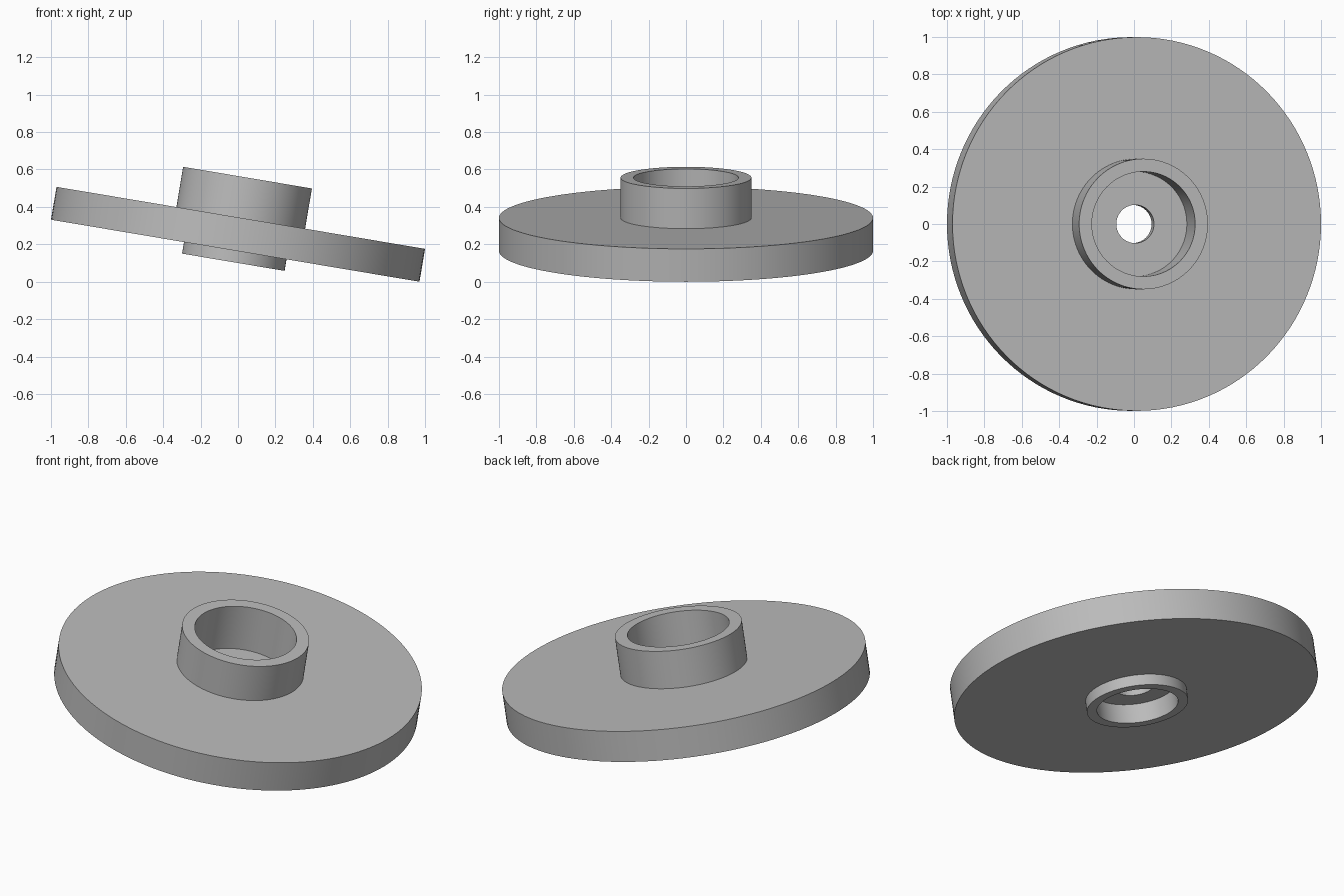
import bpy
import bmesh
import math

cube = bpy.data.objects.get("Cube")
if cube:
    bpy.data.objects.remove(cube, do_unlink=True)

SEGMENTS = 128
TILT = math.radians(9.55)
DISC_R, DISC_T = 0.999, 0.178      # main disc
HUB_R, HUB_TOP = 0.349, 0.396      # raised collar on top
BOSS_R, BOSS_BOTTOM = 0.278, -0.0625  # shallow boss underneath
BORE_R, BORE_FLOOR = 0.28, 0.127   # upper counterbore
RECESS_R, RECESS_ROOF = 0.223, 0.048  # lower recess
HOLE_R = 0.102                     # through hole

grey = bpy.data.materials.new("plain grey")
grey.use_nodes = True
colour = (0.5, 0.5, 0.5, 1)
grey.diffuse_color = colour
grey.node_tree.nodes["Principled BSDF"].inputs["Base Color"].default_value = colour


def lathe(name, profile, material):
    """Revolve a closed (radius, height) outline around the z axis."""
    bm = bmesh.new()
    verts = [bm.verts.new((r, 0, z)) for r, z in profile]
    edges = [bm.edges.new((a, b)) for a, b in zip(verts, verts[1:] + verts[:1])]
    bmesh.ops.spin(bm, geom=verts + edges, cent=(0, 0, 0), axis=(0, 0, 1),
                   angle=math.tau, steps=SEGMENTS, use_merge=True)
    bmesh.ops.remove_doubles(bm, verts=bm.verts, dist=1e-5)
    bmesh.ops.recalc_face_normals(bm, faces=bm.faces)
    mesh = bpy.data.meshes.new(name)
    bm.to_mesh(mesh)
    bm.free()
    mesh.materials.append(material)
    obj = bpy.data.objects.new(name, mesh)
    bpy.context.collection.objects.link(obj)
    bpy.ops.object.select_all(action="DESELECT")
    obj.select_set(True)
    bpy.context.view_layer.objects.active = obj
    bpy.ops.object.shade_smooth_by_angle(angle=math.radians(30))
    return obj


# Outline runs up the outside, then down through the stepped bore
flange = lathe("flanged_hub", [
    (RECESS_R, BOSS_BOTTOM), (BOSS_R, BOSS_BOTTOM), (BOSS_R, 0),
    (DISC_R, 0), (DISC_R, DISC_T),
    (HUB_R, DISC_T), (HUB_R, HUB_TOP), (BORE_R, HUB_TOP),
    (BORE_R, BORE_FLOOR), (HOLE_R, BORE_FLOOR),
    (HOLE_R, RECESS_ROOF), (RECESS_R, RECESS_ROOF),
], grey)

# Lean the part so its low rim rests on the ground
flange.rotation_euler.y = TILT
flange.location = (-DISC_T * math.sin(TILT) / 2, 0, DISC_R * math.sin(TILT))
